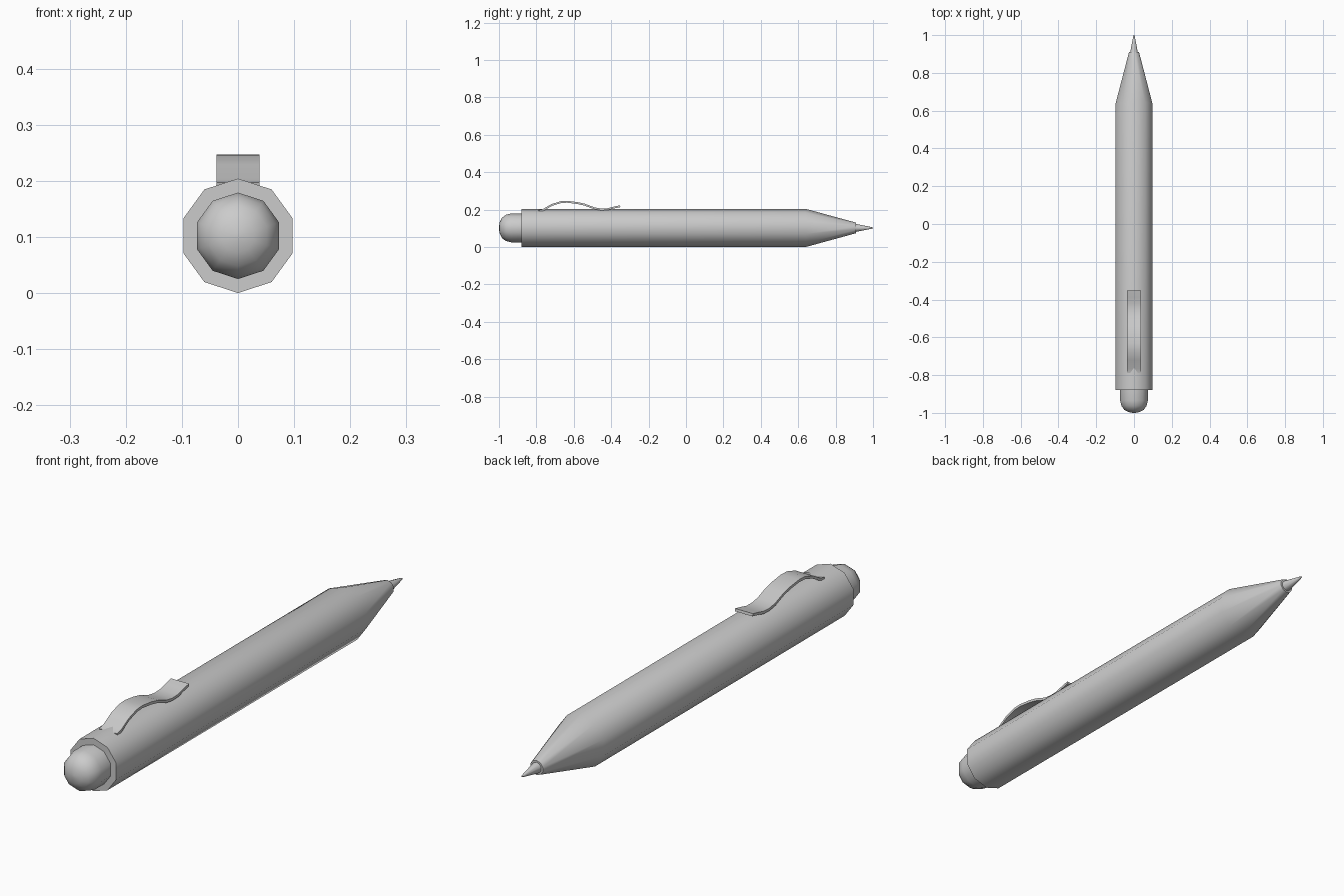
import bpy, bmesh, math

if "Cube" in bpy.data.objects:
    bpy.data.objects.remove(bpy.data.objects["Cube"])

CZ = 0.102   # height of the pen axis
SIDES = 10


def finish(bm, name):
    bmesh.ops.recalc_face_normals(bm, faces=bm.faces)
    mesh = bpy.data.meshes.new(name)
    bm.to_mesh(mesh)
    bm.free()
    obj = bpy.data.objects.new(name, mesh)
    bpy.context.collection.objects.link(obj)
    bpy.ops.object.select_all(action='DESELECT')
    obj.select_set(True)
    bpy.context.view_layer.objects.active = obj
    bpy.ops.object.shade_smooth_by_angle(angle=math.radians(42))
    return obj


def lathe(name, profile):
    """Ten-sided turned part along y from (y, radius) pairs, with capped ends."""
    bm = bmesh.new()
    rings = []
    for y, r in profile:
        ring = []
        for i in range(SIDES):
            a = math.pi / 2 + math.tau * i / SIDES
            ring.append(bm.verts.new((r * math.cos(a), y, CZ + r * math.sin(a))))
        rings.append(ring)
    for a, b in zip(rings, rings[1:]):
        for i in range(SIDES):
            j = (i + 1) % SIDES
            bm.faces.new((a[i], a[j], b[j], b[i]))
    bm.faces.new(rings[0])
    bm.faces.new(rings[-1])
    return finish(bm, name)


# Barrel with tapered nose
lathe("barrel", [(-0.88, 0.102), (0.64, 0.102), (0.91, 0.028)])

# Writing tip
lathe("tip", [(0.88, 0.024), (0.91, 0.021), (0.99, 0.005), (1.0, 0.002)])

# Rounded push button
lathe("push_button", [(-0.87, 0.077), (-0.935, 0.077), (-0.963, 0.070),
                      (-0.984, 0.054), (-0.996, 0.030), (-1.0, 0.006)])

# Wavy pocket clip: top-line points (y, z) thickened into a strip
path = [(-0.79, 0.197), (-0.765, 0.203), (-0.72, 0.229), (-0.67, 0.245),
        (-0.635, 0.247), (-0.58, 0.240), (-0.54, 0.231), (-0.49, 0.212),
        (-0.455, 0.206), (-0.42, 0.207), (-0.39, 0.215), (-0.353, 0.223)]
W, T = 0.038, 0.010
bm = bmesh.new()
sections = []
for k, (y, z) in enumerate(path):
    p, q = path[max(k - 1, 0)], path[min(k + 1, len(path) - 1)]
    dy, dz = q[0] - p[0], q[1] - p[1]
    n = math.hypot(dy, dz)
    low = (y + T * dz / n, z - T * dy / n)
    sections.append([bm.verts.new(c) for c in
                     ((-W, y, z), (W, y, z), (W, *low), (-W, *low))])
for a, b in zip(sections, sections[1:]):
    for i in range(4):
        j = (i + 1) % 4
        bm.faces.new((a[i], a[j], b[j], b[i]))
bm.faces.new(sections[0])
bm.faces.new(sections[-1])
finish(bm, "pocket_clip")
